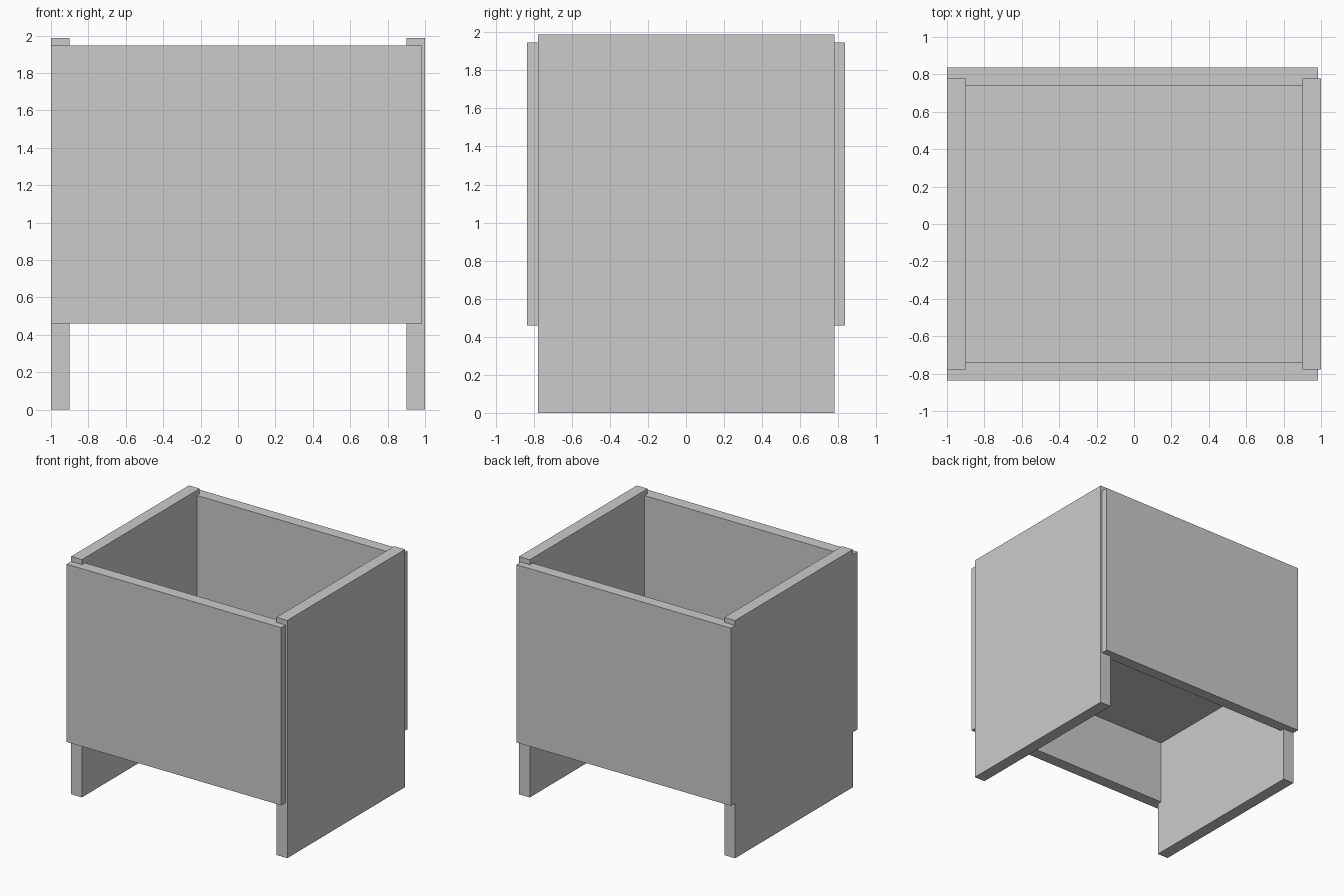
import bpy

if "Cube" in bpy.data.objects:
    bpy.data.objects.remove(bpy.data.objects["Cube"])


def box(name, x, y, z):
    """Axis-aligned box from (min, max) pairs."""
    bpy.ops.mesh.primitive_cube_add(
        size=1, location=[(a + b) / 2 for a, b in (x, y, z)])
    ob = bpy.context.object
    ob.name = name
    ob.scale = [b - a for a, b in (x, y, z)]
    bpy.ops.object.transform_apply(location=False, rotation=False, scale=True)
    return ob


# Tall side panels, which reach the ground and act as legs
for name, x in (("left_side_panel", (-1.0, -0.9)), ("right_side_panel", (0.9, 1.0))):
    box(name, x, (-0.777, 0.779), (0, 1.988))

# Front and back panels, raised off the ground and slightly short on the right
for name, y in (("front_panel", (-0.836, -0.737)), ("back_panel", (0.741, 0.836))):
    box(name, (-1.0, 0.985), y, (0.46, 1.946))

# Floor inside the box, set at mid height
box("floor_panel", (-0.9, 0.9), (-0.737, 0.741), (1.0, 1.09))
